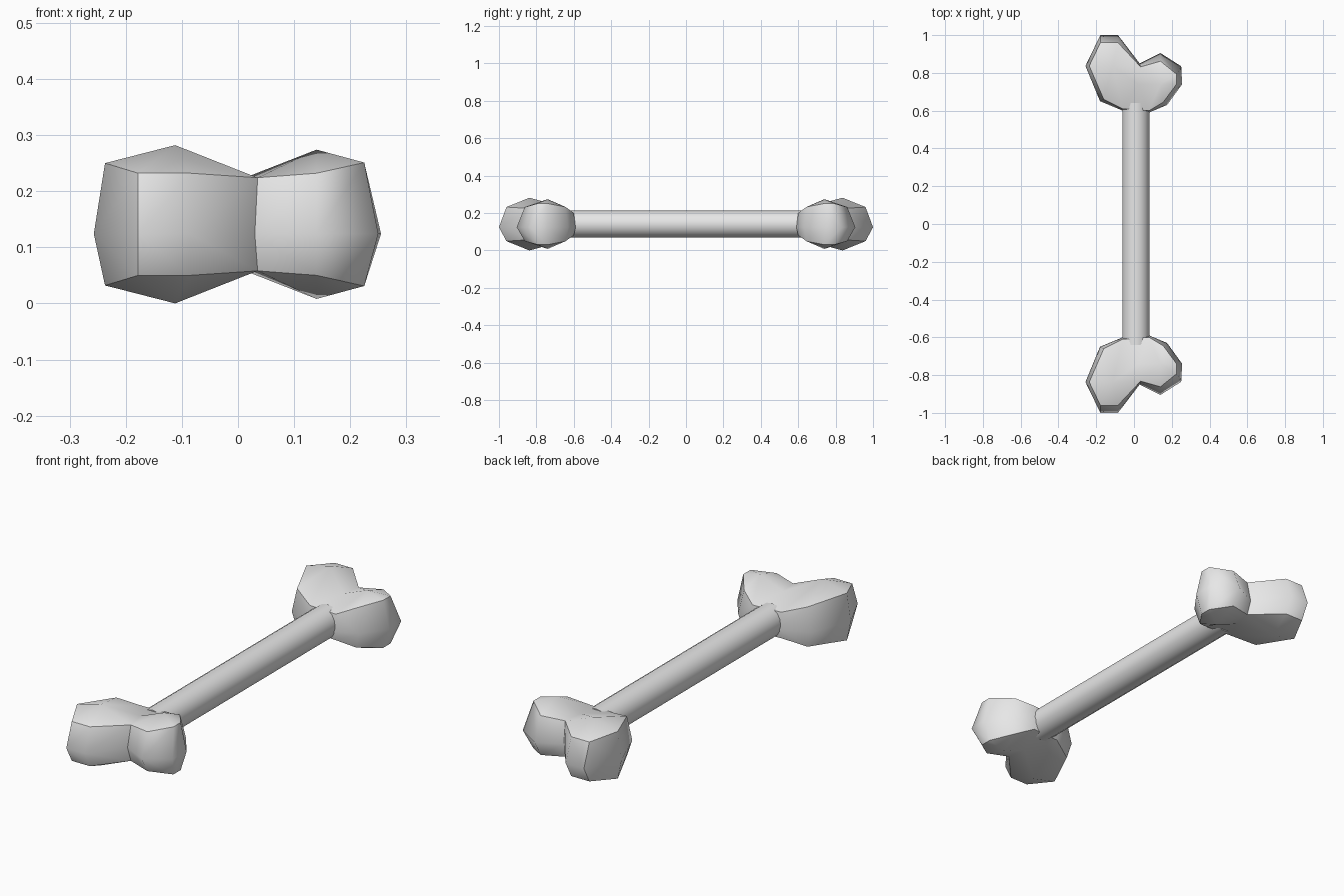
import bpy, bmesh, math
from mathutils import Matrix

cube = bpy.data.objects.get("Cube")
if cube:
    bpy.data.objects.remove(cube)

bone = bpy.data.materials.new("pale_grey")
bone.use_nodes = True
GREY = (0.8, 0.8, 0.8, 1)
bone.diffuse_color = GREY
bone.node_tree.nodes["Principled BSDF"].inputs["Base Color"].default_value = GREY

MID_X, MID_Z, WAIST_Z = 0.01, 0.141, 0.124

# Knob outline: waist x, y, rim x, y, and rim height above the middle
OUTLINE = [
    (-0.06, 0.60, -0.06, 0.61, 0.06),
    (-0.18, 0.65, -0.16, 0.66, 0.092),
    (-0.257, 0.837, -0.237, 0.837, 0.109),
    (-0.178, 1.0, -0.178, 0.96, 0.091),
    (-0.085, 1.0, -0.085, 0.96, 0.091),
    (0.03, 0.85, 0.035, 0.832, 0.083),
    (0.14, 0.905, 0.14, 0.862, 0.091),
    (0.25, 0.835, 0.225, 0.793, 0.11),
    (0.255, 0.74, 0.225, 0.74, 0.11),
    (0.175, 0.63, 0.155, 0.645, 0.092),
    (0.08, 0.59, 0.08, 0.60, 0.06),
]
# Crown points: big lobe, small lobe, valley
CROWN = [(-0.112, 0.837, 0.141), (0.14, 0.74, 0.133), (0.02, 0.74, 0.086)]


def finish(bm, name, rim=()):
    """Smooth the faces, keep rims and hard corners sharp, make the object."""
    bmesh.ops.recalc_face_normals(bm, faces=bm.faces)
    for f in bm.faces:
        f.smooth = True
    for e in bm.edges:
        on_rim = all(v in rim for v in e.verts) and len(rim) > 0
        e.smooth = not on_rim and e.calc_face_angle(0) < math.radians(55)
    me = bpy.data.meshes.new(name)
    bm.to_mesh(me)
    bm.free()
    me.materials.append(bone)
    ob = bpy.data.objects.new(name, me)
    bpy.context.collection.objects.link(ob)


def knob(name, side):
    bm = bmesh.new()
    n = len(OUTLINE)
    waist = [bm.verts.new((x, y * side, WAIST_Z)) for x, y, _, _, _ in OUTLINE]
    rims = []
    for up in (1, -1):
        rim = [bm.verts.new((x, y * side, MID_Z + up * h))
               for _, _, x, y, h in OUTLINE]
        rims += rim
        big, small, valley = [bm.verts.new((x, y * side, MID_Z + up * h))
                              for x, y, h in CROWN]
        # Side band
        for i in range(n):
            j = (i + 1) % n
            bm.faces.new((waist[i], waist[j], rim[j], rim[i]))
        # Two lobes and the valley between them
        for i in range(n - 1):
            bm.faces.new((rim[i], rim[i + 1], big if i < 5 else small))
        for a, b, c in ((rim[5], valley, big), (valley, rim[0], big),
                        (rim[10], valley, small), (valley, rim[5], small),
                        (rim[0], valley, rim[10])):
            bm.faces.new((a, b, c))
    finish(bm, name, set(rims))


knob("front_knob", -1)
knob("back_knob", 1)

# Shaft between the knobs
bm = bmesh.new()
bmesh.ops.create_cone(
    bm, cap_ends=True, segments=16, radius1=0.072, radius2=0.072, depth=1.28,
    matrix=Matrix.Translation((MID_X, 0, MID_Z)) @ Matrix.Rotation(math.pi / 2, 4, "X"))
finish(bm, "shaft")
